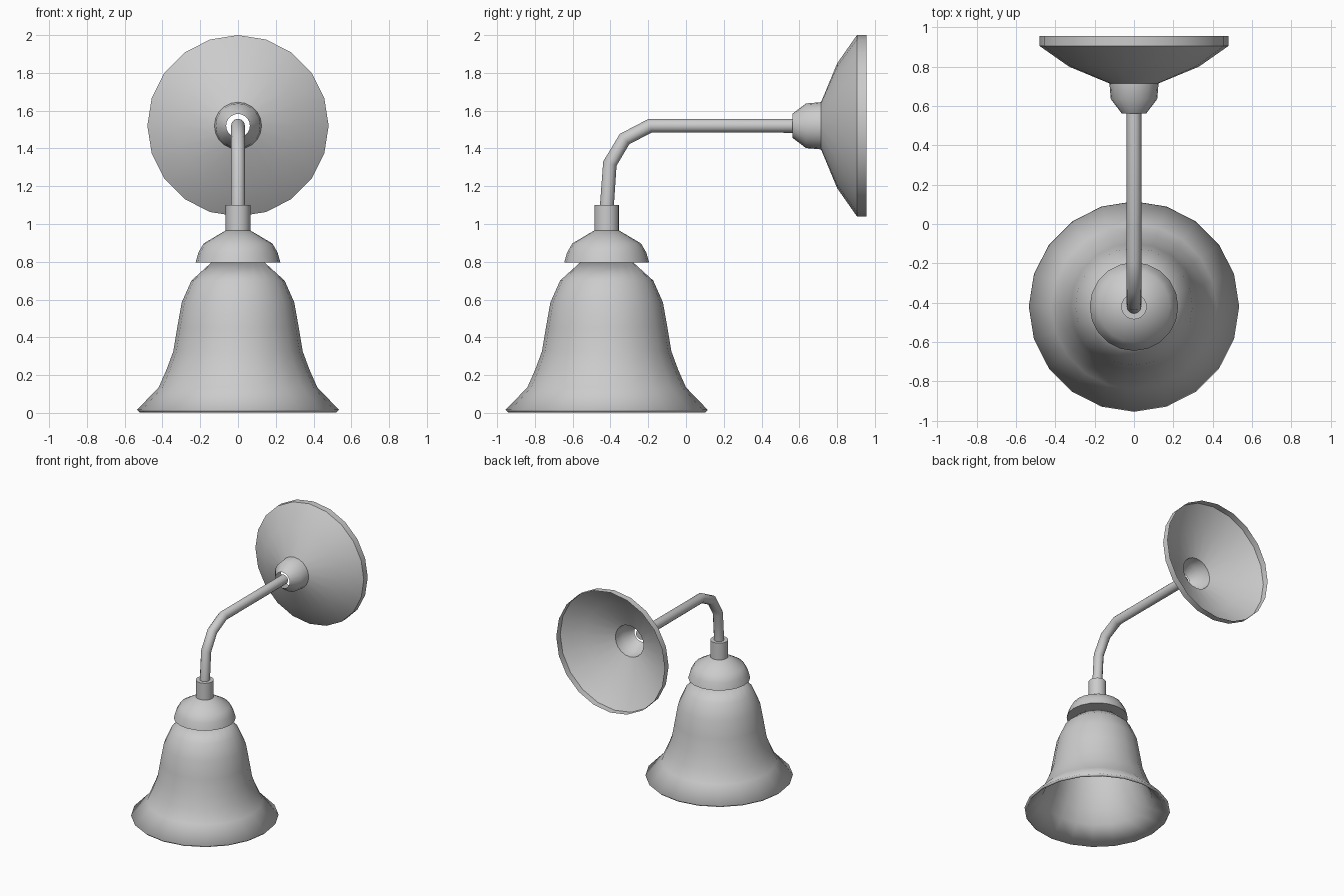
import bpy
import math
from mathutils import Matrix

cube = bpy.data.objects.get("Cube")
if cube:
    bpy.data.objects.remove(cube, do_unlink=True)

SIDES = 20
LAMP_Y = -0.42
ARM_Z = 1.52

metal = bpy.data.materials.new("plain_grey")
metal.use_nodes = True
grey = (0.6, 0.6, 0.6, 1)
metal.diffuse_color = grey
metal.node_tree.nodes["Principled BSDF"].inputs["Base Color"].default_value = grey


def finish(obj, angle):
    """Assign the material and smooth all but the sharp edges."""
    obj.data.materials.clear()
    obj.data.materials.append(metal)
    bpy.ops.object.select_all(action="DESELECT")
    obj.select_set(True)
    bpy.context.view_layer.objects.active = obj
    bpy.ops.object.shade_smooth_by_angle(angle=math.radians(angle))


def lathe(name, profile, matrix, cap_ends=False):
    """Spin (radius, height) points, listed bottom to top, around z."""
    verts, faces = [], []
    for r, h in profile:
        for i in range(SIDES):
            a = 2 * math.pi * i / SIDES
            verts.append((r * math.cos(a), r * math.sin(a), h))
    for k in range(len(profile) - 1):
        for i in range(SIDES):
            a, b = k * SIDES + i, k * SIDES + (i + 1) % SIDES
            faces.append((a, b, b + SIDES, a + SIDES))
    if cap_ends:
        top = len(verts) - SIDES
        faces.append(tuple(reversed(range(SIDES))))
        faces.append(tuple(range(top, top + SIDES)))
    mesh = bpy.data.meshes.new(name)
    mesh.from_pydata(verts, [], faces)
    mesh.transform(matrix)
    obj = bpy.data.objects.new(name, mesh)
    bpy.context.collection.objects.link(obj)
    return obj


at_lamp = Matrix.Translation((0, LAMP_Y, 0))

# Bell shade, a thin open shell
shade = lathe("shade", [(0.535, 0.016), (0.42, 0.135), (0.378, 0.23), (0.343, 0.325),
                        (0.322, 0.45), (0.298, 0.585), (0.247, 0.70), (0.14, 0.797)], at_lamp)
finish(shade, 40)
shell = shade.modifiers.new("thickness", "SOLIDIFY")
shell.thickness = 0.02
shell.offset = -1

# Domed cap and its collar
cap = lathe("shade_cap", [(0.225, 0.795), (0.21, 0.848), (0.182, 0.897), (0.065, 0.966)],
            at_lamp, True)
finish(cap, 40)
collar = lathe("collar", [(0.065, 0.96), (0.065, 1.10)], at_lamp, True)
finish(collar, 40)

# Wall mount, turned so its axis runs towards the front
to_wall = Matrix.Translation((0, 0.955, ARM_Z)) @ Matrix.Rotation(math.pi / 2, 4, "X")
mount = lathe("wall_mount", [(0.48, 0), (0.48, 0.05), (0.33, 0.155), (0.125, 0.24),
                             (0.118, 0.32), (0.063, 0.392)], to_wall)
finish(mount, 40)

# Bent arm
curve = bpy.data.curves.new("arm", "CURVE")
curve.dimensions = "3D"
curve.bevel_depth = 0.037
curve.bevel_resolution = 4
curve.use_fill_caps = True
path = [(0.58, ARM_Z), (-0.19, ARM_Z), (-0.325, 1.45), (-0.403, 1.32), (LAMP_Y, 1.08)]
spline = curve.splines.new("POLY")
spline.points.add(len(path) - 1)
for point, (y, z) in zip(spline.points, path):
    point.co = (0, y, z, 1)
arm = bpy.data.objects.new("arm", curve)
bpy.context.collection.objects.link(arm)
bpy.ops.object.select_all(action="DESELECT")
arm.select_set(True)
bpy.context.view_layer.objects.active = arm
bpy.ops.object.convert(target="MESH")
finish(bpy.context.object, 40)
